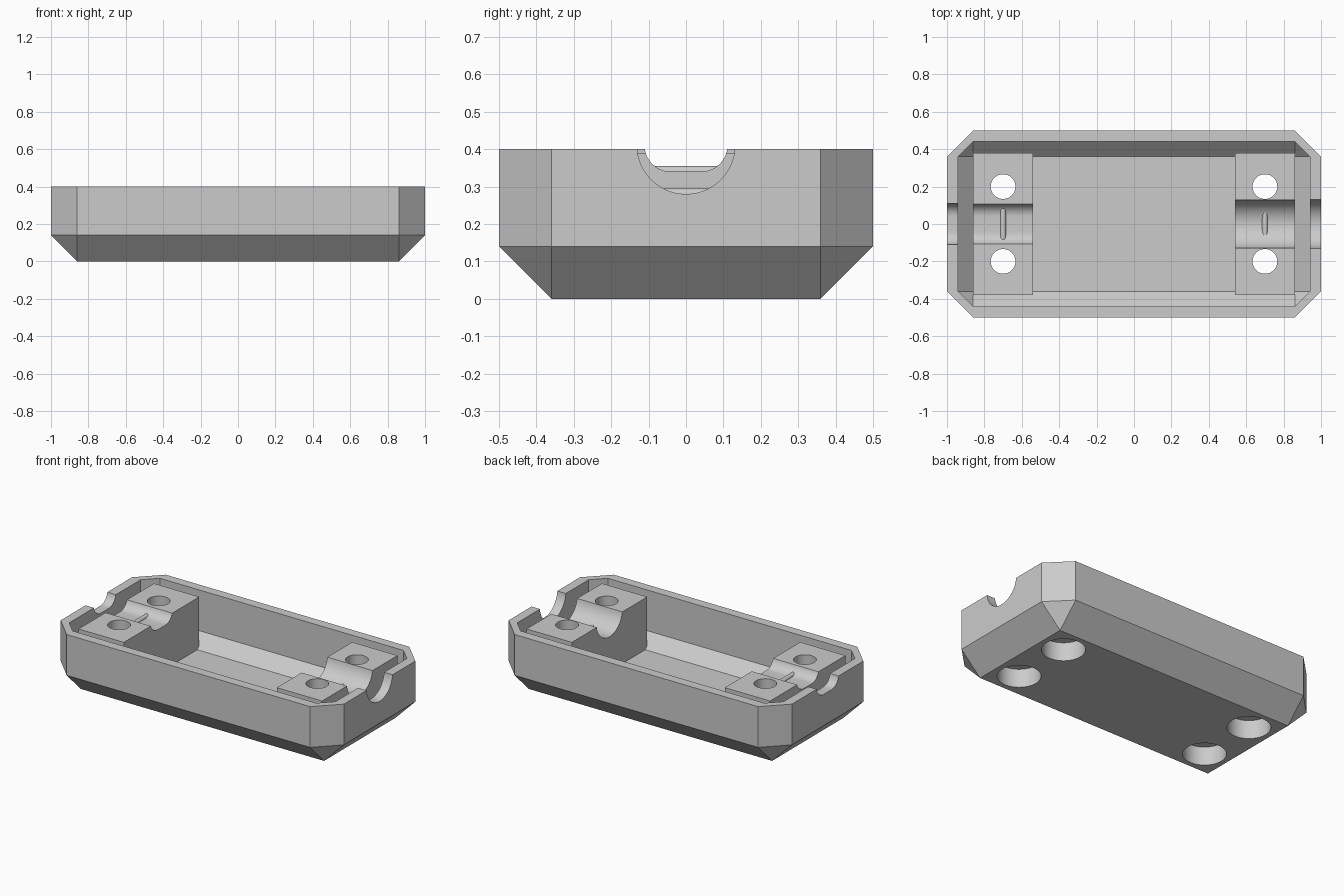
import bpy, bmesh, math
from mathutils import Vector

cube = bpy.data.objects.get("Cube")
if cube:
    bpy.data.objects.remove(cube, do_unlink=True)

grey = bpy.data.materials.new("grey_plastic")
grey.use_nodes = True
grey.diffuse_color = (0.6, 0.6, 0.6, 1)
bsdf = next(n for n in grey.node_tree.nodes if n.type == 'BSDF_PRINCIPLED')
bsdf.inputs["Base Color"].default_value = (0.6, 0.6, 0.6, 1)


def hull(name, points):
    """Convex solid around a set of points, with flat areas merged."""
    bm = bmesh.new()
    for p in points:
        bm.verts.new(p)
    bmesh.ops.convex_hull(bm, input=bm.verts)
    bmesh.ops.dissolve_limit(bm, angle_limit=math.radians(0.5),
                             verts=bm.verts, edges=bm.edges)
    bmesh.ops.recalc_face_normals(bm, faces=bm.faces)
    mesh = bpy.data.meshes.new(name)
    bm.to_mesh(mesh)
    bm.free()
    obj = bpy.data.objects.new(name, mesh)
    bpy.context.collection.objects.link(obj)
    return obj


def chamfered_body(name, hx, hy, c, z0, z1):
    """Box with cut upright corners and a bevelled bottom."""
    signs = [(sx, sy) for sx in (-1, 1) for sy in (-1, 1)]
    pts = [(sx * (hx - c), sy * (hy - c), z0) for sx, sy in signs]
    for z in (z0 + c, z1):
        pts += [(sx * (hx - c), sy * hy, z) for sx, sy in signs]
        pts += [(sx * hx, sy * (hy - c), z) for sx, sy in signs]
    return hull(name, pts)


def box(name, x0, x1, hy, z0, z1):
    return hull(name, [(x, y, z) for x in (x0, x1) for y in (-hy, hy) for z in (z0, z1)])


def rod(name, start, end, r, spread=0, n=64):
    """Cylinder between two points; spread widens it along y into a slot."""
    a, b = Vector(start), Vector(end)
    turn = (b - a).to_track_quat('Z', 'Y')
    pts = []
    for k in range(n):
        t = math.tau * (k + 0.5) / n
        ring = turn @ Vector((r * math.cos(t), r * math.sin(t), 0))
        if spread:
            ring.y += math.copysign(spread, ring.y)
        pts += [a + ring, b + ring]
    return hull(name, pts)


def cut(obj, cutters):
    for c in cutters:
        mod = obj.modifiers.new(c.name, 'BOOLEAN')
        mod.operation, mod.solver, mod.object = 'DIFFERENCE', 'EXACT', c
    graph = bpy.context.evaluated_depsgraph_get()
    mesh = bpy.data.meshes.new_from_object(obj.evaluated_get(graph))
    obj.modifiers.clear()
    obj.data = mesh


def finish(obj):
    obj.data.materials.clear()
    obj.data.materials.append(grey)
    obj.data.polygons.foreach_set("use_smooth", [True] * len(obj.data.polygons))
    obj.data.set_sharp_from_angle(angle=math.radians(25))


# Tray and the two mounting blocks
tray = chamfered_body("tray", 1, 0.5, 0.14, 0, 0.4)
left_mount = box("left_mount", 0.54, 0.86, 0.38, 0.04, 0.39)
right_mount = box("right_mount", -0.86, -0.54, 0.38, 0.04, 0.39)

# Cutters: cavity, cable channels, screw holes with head recesses
cavity = chamfered_body("cavity_cutter", 0.94, 0.44, 0.08, 0.06, 0.6)
round_channel = rod("round_channel_cutter", (0.5, 0, 0.411), (1.1, 0, 0.411), 0.131)
slot_channel = rod("slot_channel_cutter", (-1.1, 0, 0.411), (-0.5, 0, 0.411), 0.071, 0.04)
heads, shafts = {}, {}
for side in (-1, 1):
    heads[side], shafts[side] = [], []
    for y in (-0.2, 0.2):
        x = side * 0.7
        heads[side].append(rod("head_cutter", (x, y, -0.1), (x, y, 0.12), 0.127))
        shafts[side].append(rod("shaft_cutter", (x, y, -0.1), (x, y, 0.6), 0.066))

cut(tray, [cavity, round_channel, slot_channel] + heads[-1] + heads[1])
cut(left_mount, [round_channel] + heads[1] + shafts[1])
cut(right_mount, [slot_channel] + heads[-1] + shafts[-1])

# Cable grip ribs across the channel floors
left_rib = rod("left_grip_rib", (0.7, -0.08, 0.28), (0.7, 0.08, 0.28), 0.015, n=24)
right_rib = rod("right_grip_rib", (-0.7, -0.1, 0.34), (-0.7, 0.1, 0.34), 0.015, n=24)

for helper in [cavity, round_channel, slot_channel, *heads[-1], *heads[1],
               *shafts[-1], *shafts[1]]:
    bpy.data.objects.remove(helper, do_unlink=True)
for part in (tray, left_mount, right_mount, left_rib, right_rib):
    finish(part)
